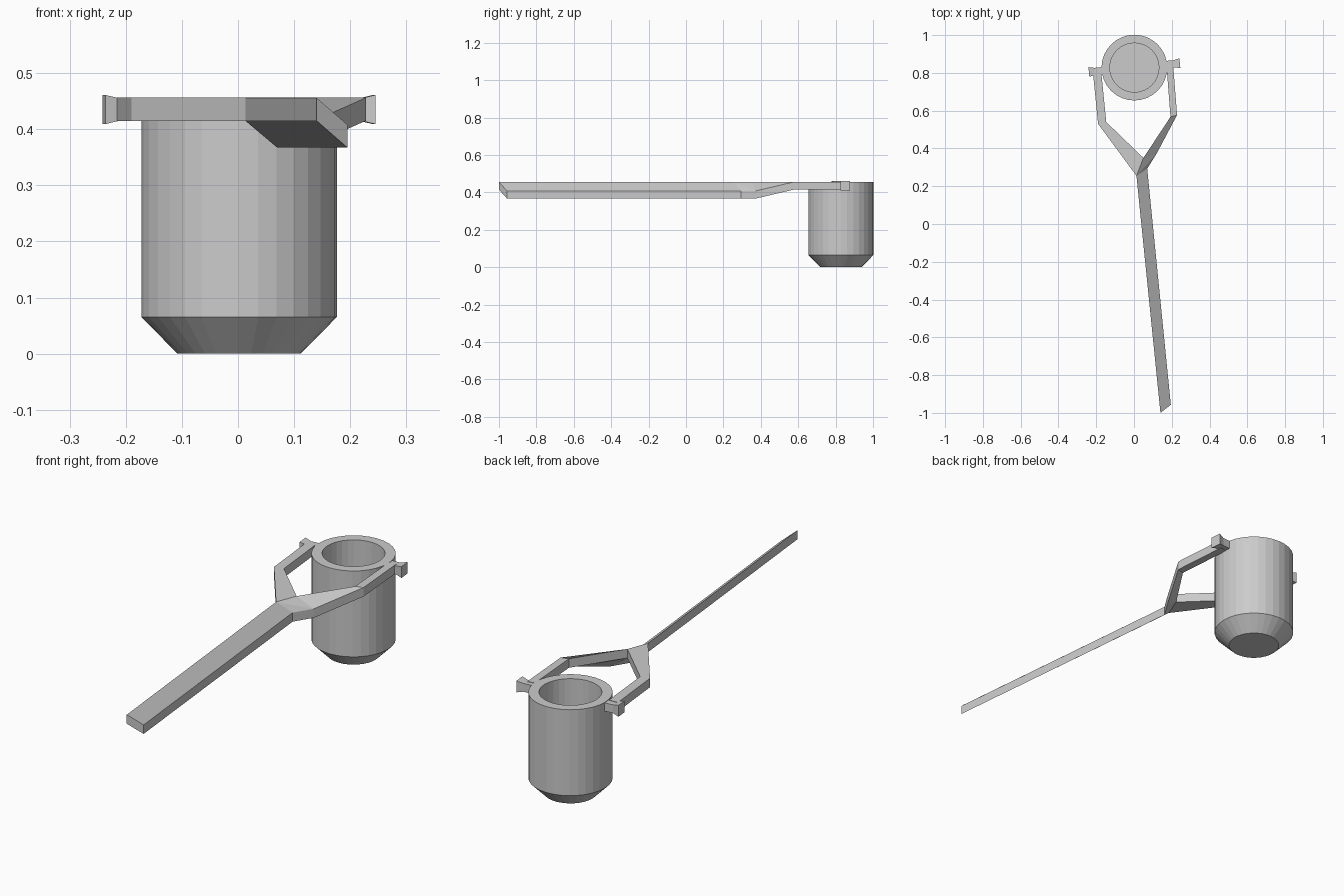
import bpy, bmesh, math
from mathutils import Matrix, Vector

cube = bpy.data.objects.get("Cube")
if cube:
    bpy.data.objects.remove(cube, do_unlink=True)

grey = bpy.data.materials.new("light_grey")
grey.use_nodes = True
colour = (0.6, 0.6, 0.6, 1)
grey.diffuse_color = colour
grey.node_tree.nodes["Principled BSDF"].inputs["Base Color"].default_value = colour

CENTRE = Vector((0.002, 0.828, 0))
TOP, THICK = 0.456, 0.041
LOW = TOP - 0.048


def add_object(name, bm):
    bmesh.ops.recalc_face_normals(bm, faces=bm.faces[:])
    mesh = bpy.data.meshes.new(name)
    bm.to_mesh(mesh)
    bm.free()
    mesh.materials.append(grey)
    obj = bpy.data.objects.new(name, mesh)
    bpy.context.collection.objects.link(obj)
    return obj


def loft(name, rings):
    """Bridge consecutive rings of points and cap both ends."""
    bm = bmesh.new()
    loops = [[bm.verts.new(p) for p in ring] for ring in rings]
    n = len(loops[0])
    for a, b in zip(loops, loops[1:]):
        for i in range(n):
            j = (i + 1) % n
            bm.faces.new((a[i], a[j], b[j], b[i]))
    bm.faces.new(loops[0][::-1])
    bm.faces.new(loops[-1])
    return add_object(name, bm)


# Hollow cup with a bevelled foot: outside up, over the rim, down to the floor
SIDES = 32
profile = [(0.11, 0), (0.174, 0.065), (0.174, TOP), (0.13, TOP), (0.13, 0.043)]
loft("cup", [[CENTRE + Vector((r * math.cos(math.tau * i / SIDES),
                               r * math.sin(math.tau * i / SIDES), z))
              for i in range(SIDES)] for r, z in profile])

# Twisted handle and fork: top surface, then thickened downwards
points = {
    "end_l": (0.14, -1.0, TOP), "end_r": (0.195, -0.957, LOW),
    "neck_l": (0.013, 0.255, TOP), "neck_r": (0.07, 0.293, LOW),
    "fork_l": (-0.035, 0.32, TOP), "fork_mid": (0.05, 0.35, TOP),
    "fork_r": (0.12, 0.373, LOW),
    "elbow_lo": (-0.19, 0.53, TOP), "elbow_li": (-0.147, 0.54, TOP),
    "tip_lo": (-0.217, 0.80, TOP), "tip_li": (-0.173, 0.80, TOP),
    "elbow_ro": (0.228, 0.577, TOP), "elbow_ri": (0.193, 0.567, TOP),
    "tip_ro": (0.207, 0.845, TOP), "tip_ri": (0.172, 0.84, TOP),
}
panels = [
    "end_l end_r neck_r neck_l",
    "neck_l neck_r fork_r", "neck_l fork_r fork_mid", "neck_l fork_mid fork_l",
    "fork_l fork_mid elbow_li elbow_lo", "elbow_lo elbow_li tip_li tip_lo",
    "fork_mid fork_r elbow_ro elbow_ri", "elbow_ri elbow_ro tip_ro tip_ri",
]
bm = bmesh.new()
verts = {k: bm.verts.new(p) for k, p in points.items()}
faces = [bm.faces.new([verts[k] for k in panel.split()]) for panel in panels]
result = bmesh.ops.extrude_face_region(bm, geom=faces, use_keep_orig=True)
lower = [g for g in result["geom"] if isinstance(g, bmesh.types.BMVert)]
bmesh.ops.translate(bm, verts=lower, vec=(0, 0, -THICK))
add_object("handle_and_fork", bm)

# Flared pivot pins on both sides of the cup, in line with the handle
turn = Matrix.Rotation(math.radians(5.5), 3, 'Z')
for side, name in ((1, "left_pin"), (-1, "right_pin")):
    rings = []
    for u, h in ((0.155, 0.019), (0.212, 0.019), (0.242, 0.026)):
        rings.append([CENTRE + turn @ Vector((side * u, a * h, 0.435 + b * h))
                      for a, b in ((-1, -1), (1, -1), (1, 1), (-1, 1))])
    loft(name, rings)
